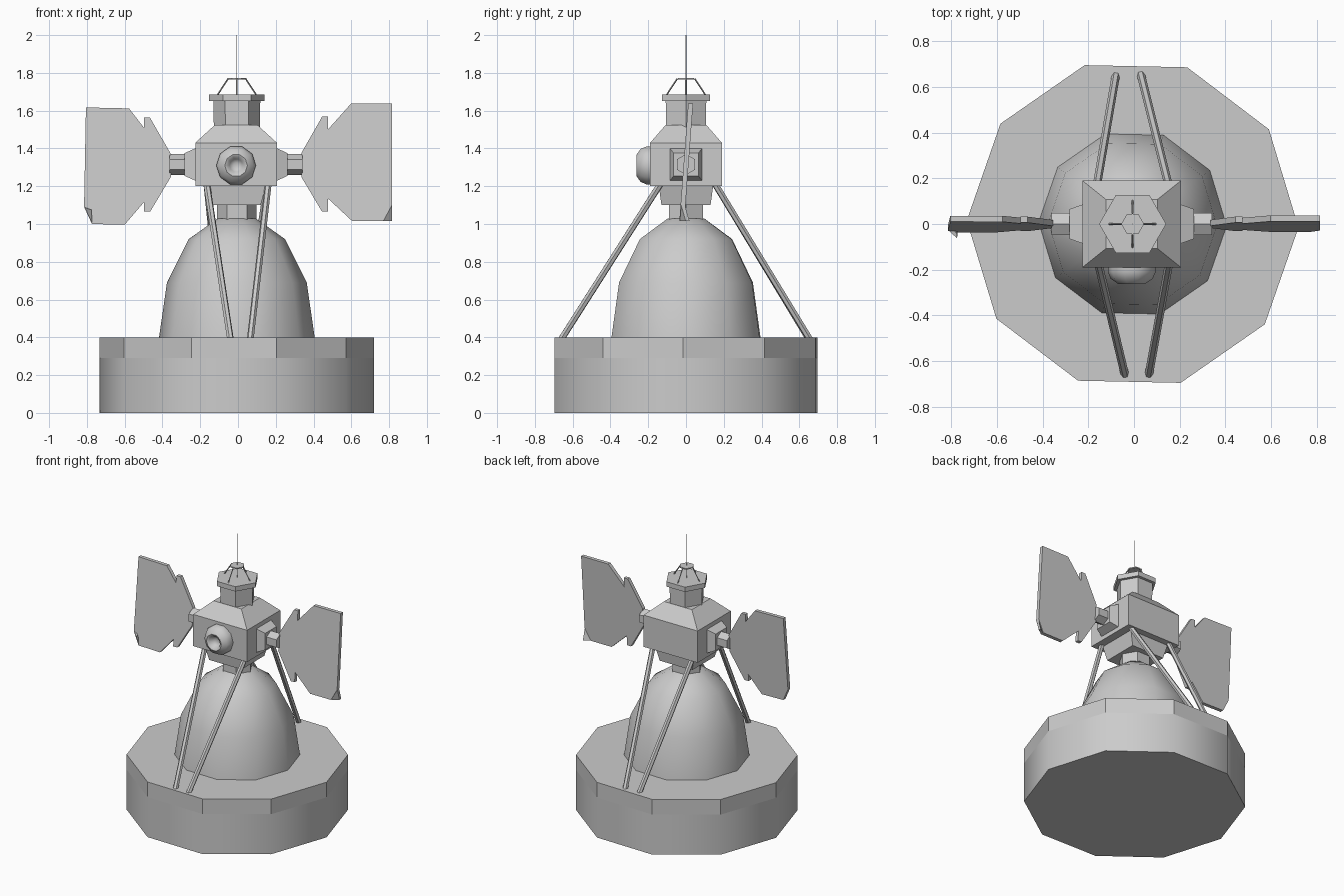
import bpy, bmesh
from math import cos, sin, pi, radians
from mathutils import Vector, Matrix

if "Cube" in bpy.data.objects:
    bpy.data.objects.remove(bpy.data.objects["Cube"])

CX = -0.006  # shared axis of base, dome and tower


def finish(name, bm, smooth=False):
    bmesh.ops.remove_doubles(bm, verts=bm.verts, dist=1e-5)
    bmesh.ops.recalc_face_normals(bm, faces=bm.faces)
    me = bpy.data.meshes.new(name)
    bm.to_mesh(me)
    bm.free()
    ob = bpy.data.objects.new(name, me)
    bpy.context.collection.objects.link(ob)
    if smooth:
        bpy.ops.object.select_all(action='DESELECT')
        ob.select_set(True)
        bpy.context.view_layer.objects.active = ob
        bpy.ops.object.shade_smooth_by_angle(angle=radians(50))
    return ob


def loft(name, rings, smooth=False, matrix=None):
    """Skin a list of equal-sized point rings and cap both ends."""
    bm = bmesh.new()
    loops = [[bm.verts.new(p) for p in ring] for ring in rings]
    n = len(loops[0])
    for a, b in zip(loops, loops[1:]):
        for i in range(n):
            j = (i + 1) % n
            bm.faces.new((a[i], a[j], b[j], b[i]))
    bm.faces.new(loops[0])
    bm.faces.new(loops[-1])
    if matrix:
        bm.transform(matrix)
    return finish(name, bm, smooth)


def turned(name, profile, sides, smooth=False, matrix=None, turn=0.0):
    """Polygonal lathe around z from (radius, height) pairs."""
    rings = [[(r * cos(turn + 2 * pi * i / sides), r * sin(turn + 2 * pi * i / sides), z)
              for i in range(sides)] for r, z in profile]
    return loft(name, rings, smooth, matrix or Matrix.Translation((CX, 0, 0)))


def boxes(name, levels, matrix=None):
    """Stacked rectangular sections from (half width, half depth, height)."""
    rings = [[(-w, -d, z), (w, -d, z), (w, d, z), (-w, d, z)] for w, d, z in levels]
    return loft(name, rings, False, matrix or Matrix.Translation((-0.01, 0, 0)))


def rod(name, a, b, r, sides=6):
    a, b = Vector(a), Vector(b)
    q = (b - a).to_track_quat('Z', 'Y').to_matrix().to_4x4()
    return turned(name, [(r, 0), (r, (b - a).length)], sides,
                  matrix=Matrix.Translation(a) @ q)


# Ten-sided base: smooth lower drum with a flat-sided rim
turned("base_drum", [(0.727, 0), (0.727, 0.29)], 10, True, turn=radians(-1.2))
turned("base_rim", [(0.727, 0.29), (0.727, 0.40)], 10, turn=radians(-1.2))

# Dome and neck
turned("dome", [(0.413, 0.39), (0.412, 0.40), (0.37, 0.69), (0.255, 0.92), (0.10, 1.03)],
       10, True, turn=radians(-1.2))
turned("neck", [(0.105, 1.0), (0.105, 1.11)], 6)

# Body with underside block and sloped roof
boxes("underside_block", [(0.13, 0.13, 1.10), (0.16, 0.145, 1.21)])
boxes("body", [(0.216, 0.19, 1.20), (0.216, 0.19, 1.43), (0.112, 0.107, 1.525)])

# Hexagonal tower and collar
turned("tower", [(0.122, 1.51), (0.124, 1.655)], 6)
turned("collar", [(0.147, 1.65), (0.147, 1.685)], 6)

# Antenna with its small cage
turned("cage_plate", [(0.05, 1.766), (0.05, 1.774)], 6)
for i in range(4):
    c, s = cos(i * pi / 2), sin(i * pi / 2)
    rod(f"cage_strut_{i}", (CX + 0.105 * c, 0.105 * s, 1.68),
        (CX + 0.046 * c, 0.046 * s, 1.77), 0.004, 4)
rod("antenna", (CX, 0, 1.68), (CX, 0, 2.0), 0.002, 4)

# Front lens with a dished centre
turned("lens", [(0.105, -0.01), (0.105, 0.02), (0.092, 0.05), (0.06, 0.072),
                (0.045, 0.066), (0.035, 0.04), (0.015, 0.03)], 10, True,
       Matrix.Translation((-0.01, -0.19, 1.31)) @ Matrix.Rotation(pi / 2, 4, 'X'))

# Wing mounts and hexagonal arms on each side
for side, label in ((1, "right"), (-1, "left")):
    m = Matrix.Translation((-0.01, 0, 1.315)) @ Matrix.Rotation(side * pi / 2, 4, 'Y')
    boxes(f"wing_mount_{label}", [(0.085, 0.085, 0.20), (0.085, 0.085, 0.217),
                                  (0.06, 0.065, 0.273)], m)
    turned(f"wing_arm_{label}", [(0.055, 0.26), (0.055, 0.352)], 6, matrix=m)

# Wings: notched thin panels leaning back slightly, each with a bent corner
def wing(label, outline, bent, apex_y):
    def point(p, y):
        return (p[0], (p[1] - 1.31) * 0.075 + y, p[1])
    loft(f"wing_{label}", [[point(p, y) for p in outline] for y in (-0.013, 0.013)])
    a, b, tip = bent
    loft(f"wing_corner_{label}",
         [[point(a, y), point(b, y), point(tip, y + apex_y)] for y in (-0.01, 0.01)])


wing("right", [(0.335, 1.375), (0.445, 1.568), (0.476, 1.568), (0.476, 1.50), (0.598, 1.637),
               (0.815, 1.637), (0.815, 1.10), (0.77, 1.017), (0.603, 1.017), (0.476, 1.135),
               (0.476, 1.065), (0.445, 1.065), (0.335, 1.25)],
     [(0.815, 1.10), (0.77, 1.017), (0.815, 1.017)], 0.03)
wing("left", [(-0.355, 1.37), (-0.466, 1.563), (-0.498, 1.563), (-0.498, 1.51), (-0.577, 1.612),
              (-0.805, 1.617), (-0.815, 1.09), (-0.773, 1.0), (-0.60, 0.996), (-0.498, 1.115),
              (-0.498, 1.065), (-0.465, 1.065), (-0.355, 1.25)],
     [(-0.815, 1.09), (-0.773, 1.0), (-0.775, 1.075)], -0.035)

# Four slanted support struts from body to base
for name, top, foot in (("front_left", (-0.165, -0.137), (-0.04, -0.66)),
                        ("front_right", (0.16, -0.137), (0.065, -0.66)),
                        ("back_left", (-0.165, 0.155), (-0.08, 0.65)),
                        ("back_right", (0.155, 0.155), (0.03, 0.655))):
    rod(f"strut_{name}", (*foot, 0.39), (*top, 1.21), 0.018)
